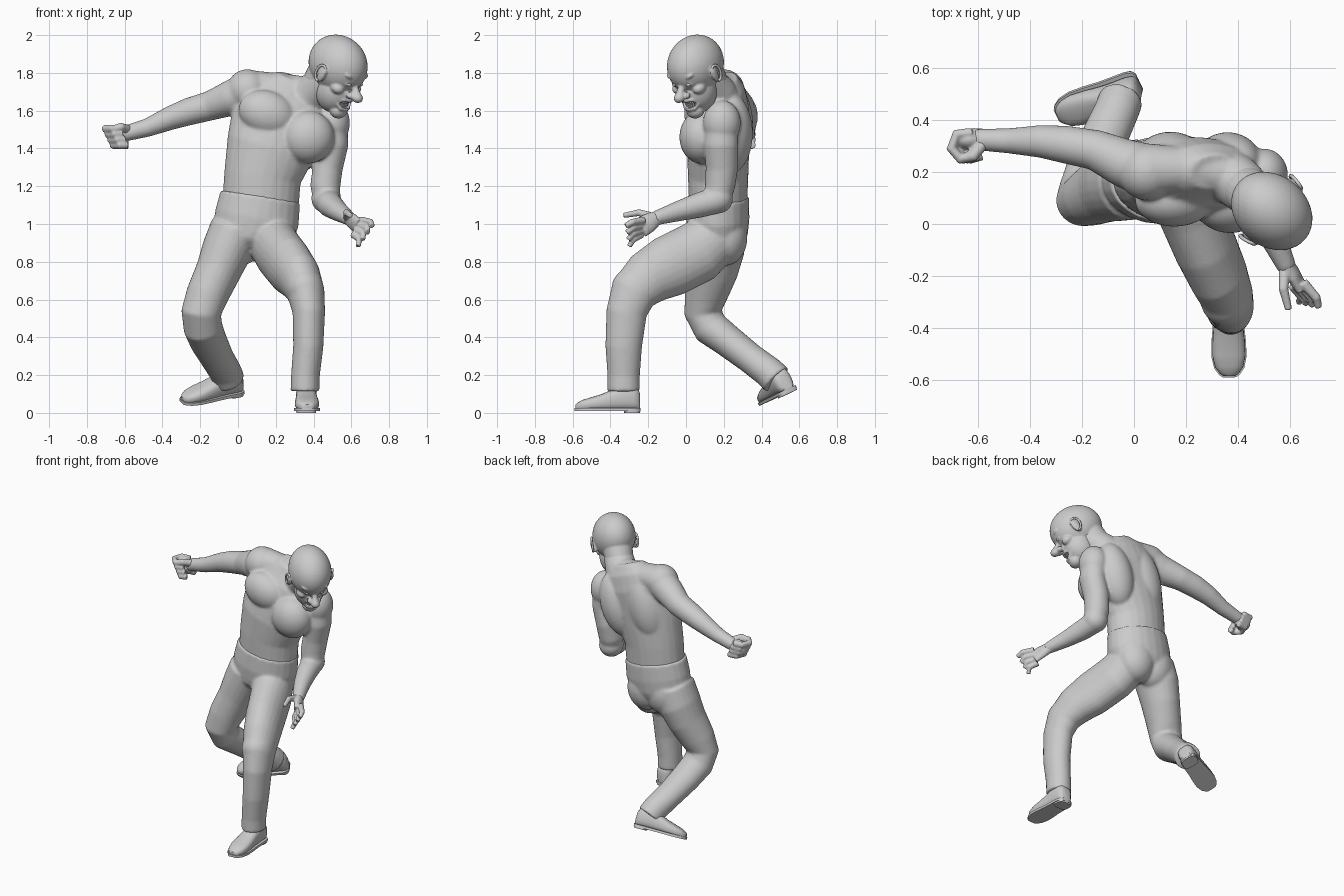
import bpy, bmesh, math
from mathutils import Vector, Matrix, Euler


def loft(bm, rings, hint=(1, 0, 0), n=24, power=1.0, axis=None):
    """Closed tube through rings (x, y, z, half_width[, half_depth])."""
    pts = [Vector(r[:3]) for r in rings]
    rows = []
    for i, r in enumerate(rings):
        t = (pts[min(i + 1, len(pts) - 1)] - pts[max(i - 1, 0)]).normalized()
        t = Vector(axis) if axis else t
        h = Vector(hint)
        side = (h - t * h.dot(t)).normalized()
        up = t.cross(side)
        a, b = r[3], r[-1]
        row = []
        for k in range(n):
            c, s = math.cos(2 * math.pi * k / n), math.sin(2 * math.pi * k / n)
            c, s = [math.copysign(abs(v) ** power, v) for v in (c, s)]
            row.append(bm.verts.new(pts[i] + side * a * c + up * b * s))
        rows.append(row)
    for p, q in zip(rows, rows[1:]):
        for k in range(n):
            bm.faces.new((p[k], p[(k + 1) % n], q[(k + 1) % n], q[k]))
    bm.faces.new(rows[0][::-1])
    bm.faces.new(rows[-1])


def ball(bm, c, r, rot=(0, 0, 0)):
    r = (r, r, r) if isinstance(r, (int, float)) else r
    bmesh.ops.create_uvsphere(bm, u_segments=40, v_segments=24, radius=1,
                              matrix=Matrix.LocRotScale(Vector(c), Euler(rot), Vector(r)))


def box(bm, c, size, rot=(0, 0, 0)):
    bmesh.ops.create_cube(bm, size=1, matrix=Matrix.LocRotScale(Vector(c), Euler(rot), Vector(size)))


def finish(bm, name, matrix=None, voxel=0, smooth=4):
    bmesh.ops.recalc_face_normals(bm, faces=bm.faces)
    for f in bm.faces:
        f.smooth = True
    me = bpy.data.meshes.new(name)
    bm.to_mesh(me)
    bm.free()
    ob = bpy.data.objects.new(name, me)
    bpy.context.collection.objects.link(ob)
    if matrix:
        ob.matrix_world = matrix
    if voxel:
        m = ob.modifiers.new("fuse", 'REMESH')
        m.mode, m.voxel_size, m.use_smooth_shade = 'VOXEL', voxel, True
        m = ob.modifiers.new("soften", 'SMOOTH')
        m.factor, m.iterations = 0.5, smooth
    else:
        me.set_sharp_from_angle(angle=math.radians(40))
    return ob


# Torso, neck and arms
bm = bmesh.new()
loft(bm, [(.11, .165, 1.0, .19, .145), (.12, .17, 1.12, .203, .155), (.13, .17, 1.25, .205, .16),
          (.17, .17, 1.40, .235, .165), (.22, .18, 1.53, .265, .155), (.26, .2, 1.64, .25, .135),
          (.29, .21, 1.72, .19, .10), (.31, .2, 1.77, .10, .07)])
ball(bm, (.155, .09, 1.585), (.155, .10, .12), (0, .35, 0))     # chest
ball(bm, (.37, .08, 1.46), (.14, .115, .14), (0, .35, 0))
ball(bm, (.14, .235, 1.52), (.13, .12, .24), (0, .3, 0))        # back
ball(bm, (.36, .235, 1.48), (.12, .118, .22), (0, .3, 0))
loft(bm, [(.06, .21, 1.715, .10), (.25, .21, 1.715, .08), (.38, .18, 1.69, .088)], (0, 1, 0))
loft(bm, [(.32, .21, 1.62, .11), (.40, .16, 1.70, .102), (.48, .09, 1.78, .09)], (0, 1, 0))
loft(bm, [(.07, .2, 1.71, .105), (-.04, .235, 1.665, .094), (-.15, .285, 1.625, .078), (-.26, .305, 1.595, .073),
          (-.36, .318, 1.56, .063), (-.48, .32, 1.51, .049), (-.61, .325, 1.475, .041)], (0, 1, 0))
ball(bm, (.05, .2, 1.71), .109)
ball(bm, (.50, .19, 1.535), (.092, .10, .12))
loft(bm, [(.49, .19, 1.54, .088), (.505, .185, 1.42, .08, .092), (.475, .19, 1.3, .08, .086),
          (.462, .18, 1.2, .08), (.468, .165, 1.13, .07)])
ball(bm, (.467, .17, 1.135), .079)
loft(bm, [(.465, .18, 1.13, .072), (.49, .07, 1.1, .067), (.53, -.04, 1.068, .054), (.59, -.17, 1.028, .037)])
finish(bm, "torso_and_arms", voxel=.009, smooth=7)

# Clenched hand
bm = bmesh.new()
loft(bm, [(-.55, .323, 1.49, .036), (-.60, .325, 1.477, .038), (-.64, .325, 1.465, .03)], (0, 1, 0))
ball(bm, (-.635, .325, 1.465), (.06, .04, .06), (0, .3, 0))
for i in range(4):
    z, dx = 1.505 - i * .029, .018 + i * .014
    path = [(-.64, .35), (-.70, .345), (-.72, .29), (-.685, .25), (-.645, .265)]
    loft(bm, [(x + dx, y, z, .021) for x, y in path], (0, 0, 1), 10)
loft(bm, [(-.58, .31, 1.50, .024), (-.62, .26, 1.515, .022), (-.67, .25, 1.50, .018)], (0, 0, 1), 10)
finish(bm, "clenched_hand", voxel=.006, smooth=3)

# Open hand
bm = bmesh.new()
loft(bm, [(.555, -.10, 1.045, .036), (.585, -.155, 1.03, .03, .038), (.61, -.19, 1.01, .028, .05),
          (.64, -.24, .98, .022, .055)])
for i in range(4):
    t = i / 3
    b = Vector((.65, -.225, 1.02)).lerp(Vector((.61, -.235, .945)), t)
    e = Vector((.71, -.32, .99)).lerp(Vector((.635, -.30, .882)), t)
    m = (b + e) / 2 + Vector((.022, -.012, .005))
    loft(bm, [(*b, .021), (*m, .018), (*e, .015)], (0, 0, 1), 10)
loft(bm, [(.58, -.17, 1.035, .024), (.575, -.25, 1.06, .019), (.595, -.33, 1.045, .014)], (0, 0, 1), 10)
finish(bm, "open_hand", voxel=.005, smooth=3)

# Trousers
bm = bmesh.new()
loft(bm, [(.118, .17, 1.145, .213, .164), (.10, .168, 1.03, .225, .168), (.08, .168, .95, .215, .16),
          (.065, .165, .87, .13, .11)])
ball(bm, (.01, .21, .93), (.13, .115, .15))
ball(bm, (.16, .21, .93), (.13, .115, .15))
ball(bm, (.085, .20, .97), (.18, .128, .13))
ball(bm, (.07, .14, .95), (.14, .13, .09))
loft(bm, [(-.01, .165, .97, .14, .15), (-.06, .16, .86, .133, .15), (-.105, .14, .75, .12, .135),
          (-.165, .105, .62, .112, .113), (-.195, .09, .53, .106, .10), (-.185, .13, .45, .104, .096),
          (-.155, .23, .375, .10, .086), (-.11, .34, .29, .09, .08), (-.065, .44, .215, .086, .083),
          (-.05, .48, .175, .086, .086)])
loft(bm, [(.16, .18, .95, .13, .14), (.215, .06, .85, .128, .165), (.275, -.09, .775, .122, .165),
          (.325, -.20, .715, .114, .145), (.36, -.28, .635, .10, .125), (.375, -.315, .53, .086, .108),
          (.372, -.33, .35, .08, .097), (.357, -.33, .2, .076, .086), (.355, -.33, .115, .077, .086)])
ball(bm, (.352, -.275, .665), (.10, .118, .105))
finish(bm, "trousers", voxel=.009, smooth=7)


# Shoes: upper, flat sole and heel, toe towards local -y
def shoe(name, origin, toe, up):
    y = -Vector(toe).normalized()
    x = y.cross(Vector(up)).normalized()
    z = x.cross(y)
    mat = Matrix((x, y, z)).transposed().to_4x4()
    mat.translation = origin
    bm = bmesh.new()
    prof = [(.092, .03, .09), (.08, .046, .12), (.055, .054, .14), (.0, .055, .14), (-.05, .056, .115),
            (-.11, .062, .088), (-.17, .064, .07), (-.215, .054, .056), (-.24, .036, .042), (-.25, .022, .032)]
    loft(bm, [(0, s, .012 + h / 2, w, h / 2) for s, w, h in prof], power=.75, axis=(0, -1, 0))
    outline = [(w + .004, s * 1.02) for s, w, h in prof]
    outline += [(-a, b) for a, b in reversed(outline)]
    f = bm.faces.new([bm.verts.new((a, b, .01)) for a, b in outline])
    g = bmesh.ops.extrude_face_region(bm, geom=[f])['geom']
    bmesh.ops.translate(bm, vec=(0, 0, .016), verts=[v for v in g if isinstance(v, bmesh.types.BMVert)])
    loft(bm, [(0, .05, 0, .052, .042), (0, .05, .024, .054, .045)], power=.6)
    finish(bm, name, mat)


shoe("front_shoe", (.362, -.335, 0), (.02, -1, 0), (0, 0, 1))
shoe("rear_shoe", (-.065, .52, .09), (-.9, -.36, -.18), (-.1, -.45, .88))

# Head, modelled facing -y and then turned and nodded
head = Matrix.LocRotScale(Vector((.53, .05, 1.845)), Euler((math.radians(28), 0, math.radians(50))), None)
bm = bmesh.new()
ball(bm, (0, 0, 0), (.137, .173, .153))
ball(bm, (0, -.05, -.13), (.098, .105, .12))                # jaw
ball(bm, (0, -.115, -.215), (.05, .045, .042))              # chin
loft(bm, [(0, .05, -.05, .10), (0, .07, -.16, .09), (0, .09, -.24, .09)])
loft(bm, [(0, -.14, -.035, .016), (0, -.175, -.07, .02), (0, -.20, -.092, .027)], n=12)
ball(bm, (0, -.198, -.094), (.03, .034, .027))
for s in (-1, 1):
    ball(bm, (s * .025, -.17, -.098), (.02, .022, .017))    # nostril
    ball(bm, (s * .05, -.137, .0), (.042, .025, .014), (0, s * -.3, 0))   # brow
    ball(bm, (s * .07, -.105, -.085), (.034, .04, .03))     # cheek
    ball(bm, (s * .134, -.025, -.045), (.016, .028, .05), (.2, 0, s * .35))  # ear
    ball(bm, (s * .047, -.137, -.04), (.024, .02, .017))    # eyelid
for z in (-.134, -.186):
    loft(bm, [(-.06, -.115, -.155, .010), (-.03, -.147, z, .012), (0, -.156, z, .013),
              (.03, -.147, z, .012), (.06, -.115, -.155, .010)], (0, 0, 1), 10)
head_ob = finish(bm, "head", head, voxel=.006, smooth=3)

# Mouth opening and teeth
bm = bmesh.new()
ball(bm, (0, -.15, -.160), (.046, .04, .02))
cut = finish(bm, "mouth_cutter", head)
cut.hide_render = True
cut.hide_viewport = True
m = head_ob.modifiers.new("mouth", 'BOOLEAN')
m.operation, m.object = 'DIFFERENCE', cut
bm = bmesh.new()
for i in range(-3, 4):
    for z in (-.149, -.172):
        box(bm, (i * .0115, -.143 + .0018 * i * i, z), (.0105, .012, .018), (0, 0, i * .18))
finish(bm, "teeth", head)

# Eyes and ear rims
for s, side in ((-1, "right"), (1, "left")):
    bm = bmesh.new()
    ball(bm, (s * .047, -.147, -.04), (.016, .016, .011))
    finish(bm, side + "_eye", head)
    bm = bmesh.new()
    arc = [math.radians(a) for a in range(-110, 151, 20)]
    loft(bm, [(s * (.144 + .008 * math.sin(a + .6)), -.022 + .027 * math.sin(a + .6),
               -.041 + .045 * math.cos(a + .6), .007) for a in arc], (1, 0, 0), 10)
    finish(bm, side + "_ear_rim", head)
